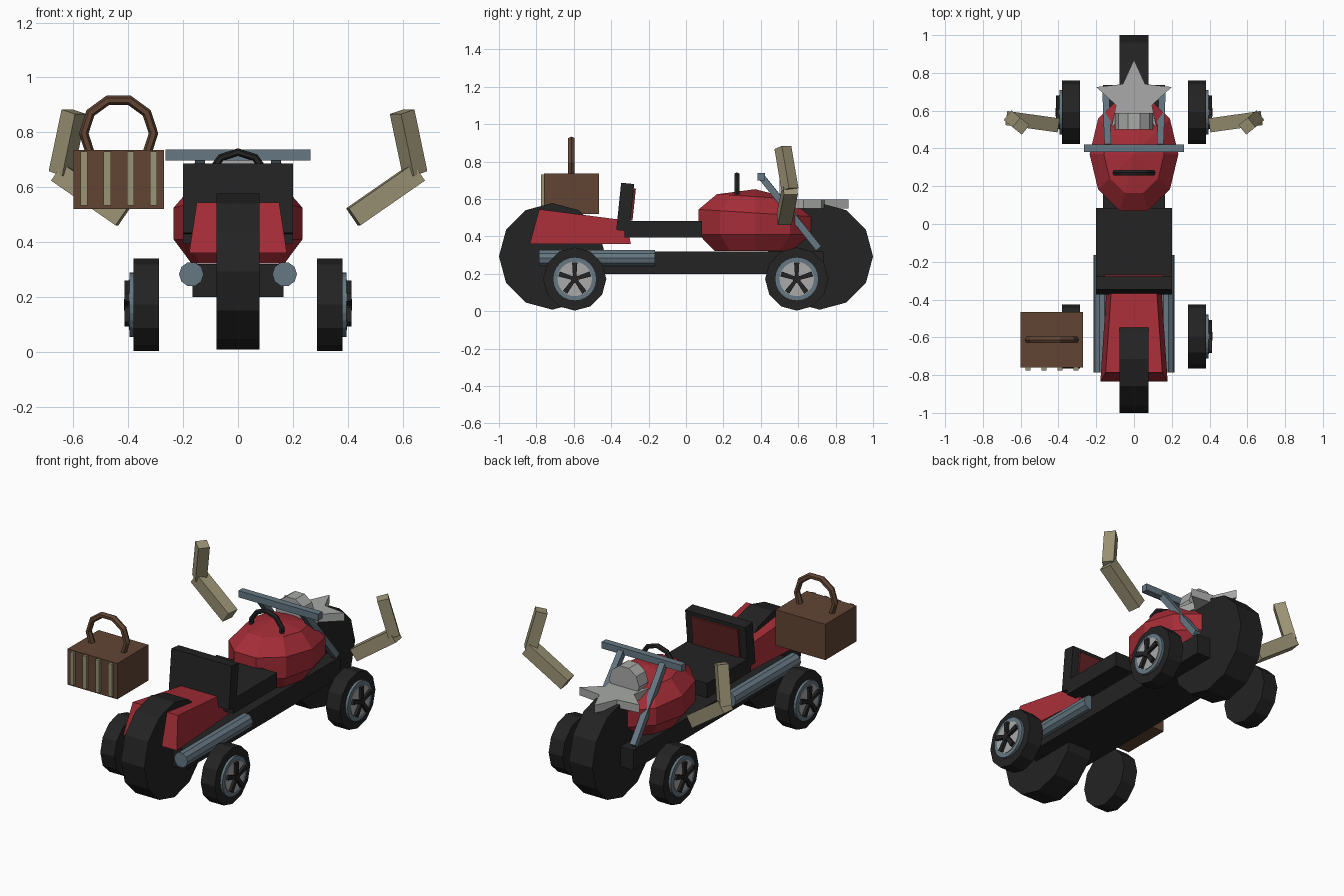
import bpy, bmesh, math
from mathutils import Vector, Matrix

if "Cube" in bpy.data.objects:
    bpy.data.objects.remove(bpy.data.objects["Cube"])


def material(name, r, g, b):
    lin = lambda c: (c / 255 / 12.92) if c < 10 else ((c / 255 + 0.055) / 1.055) ** 2.4
    m = bpy.data.materials.new(name)
    m.diffuse_color = (lin(r), lin(g), lin(b), 1)
    m.use_nodes = True
    m.node_tree.nodes["Principled BSDF"].inputs["Base Color"].default_value = m.diffuse_color
    return m


BLACK = material("black", 35, 35, 35)
RED = material("red", 165, 45, 55)
MAROON = material("maroon", 100, 36, 38)
STEEL = material("steel blue", 101, 119, 130)
GREY = material("light grey", 168, 170, 168)
BEIGE = material("beige", 155, 147, 117)
BROWN = material("brown", 97, 69, 52)


def finish(name, bm, mat):
    bmesh.ops.recalc_face_normals(bm, faces=bm.faces)
    me = bpy.data.meshes.new(name)
    bm.to_mesh(me)
    bm.free()
    me.materials.append(mat)
    ob = bpy.data.objects.new(name, me)
    bpy.context.collection.objects.link(ob)
    return ob


def box(name, mat, x0, x1, y0, y1, z0, z1):
    bm = bmesh.new()
    bmesh.ops.create_cube(bm, size=1)
    for v in bm.verts:
        v.co = ((x0 + x1) / 2 + v.co.x * (x1 - x0),
                (y0 + y1) / 2 + v.co.y * (y1 - y0),
                (z0 + z1) / 2 + v.co.z * (z1 - z0))
    return finish(name, bm, mat)


def beam(name, mat, a, b, w, d):
    """Rectangular bar from a to b."""
    a, b = Vector(a), Vector(b)
    rot = (b - a).to_track_quat('Z', 'Y').to_matrix().to_4x4()
    bm = bmesh.new()
    bmesh.ops.create_cube(bm, size=1, matrix=Matrix.Translation((a + b) / 2) @ rot
                          @ Matrix.Diagonal((w, d, (b - a).length, 1)))
    return finish(name, bm, mat)


def cylinder(name, mat, a, b, r, n):
    """Round bar from a to b along x or y, with one vertex at a level side."""
    a, b = Vector(a), Vector(b)
    axis = (b - a).normalized()
    side = axis.cross(Vector((0, 0, 1)))
    bm = bmesh.new()
    rings = []
    for p in (a, b):
        rings.append([bm.verts.new(p + r * (side * math.cos(t) + Vector((0, 0, 1)) * math.sin(t)))
                      for t in (2 * math.pi * i / n for i in range(n))])
    for i in range(n):
        j = (i + 1) % n
        bm.faces.new((rings[0][i], rings[0][j], rings[1][j], rings[1][i]))
    bm.faces.new(rings[0])
    bm.faces.new(rings[1])
    return finish(name, bm, mat)


def prism(name, mat, lower, upper):
    """Solid between two loops with the same number of points."""
    bm = bmesh.new()
    lo = [bm.verts.new(p) for p in lower]
    hi = [bm.verts.new(p) for p in upper]
    n = len(lo)
    for i in range(n):
        bm.faces.new((lo[i], lo[(i + 1) % n], hi[(i + 1) % n], hi[i]))
    bm.faces.new(lo)
    bm.faces.new(hi)
    return finish(name, bm, mat)


def arch(name, mat, centre, radius, half, angles):
    """Square-section bent handle in the xz plane."""
    c = Vector(centre)
    bm = bmesh.new()
    rings = []
    for a in angles:
        d = Vector((math.cos(math.radians(a)), 0, math.sin(math.radians(a))))
        rings.append([bm.verts.new(c + d * (radius + half * math.cos(t)) + Vector((0, half * 1.15 * math.sin(t), 0)))
                      for t in (i * math.pi / 3 for i in range(6))])
    for p, q in zip(rings, rings[1:]):
        for i in range(6):
            bm.faces.new((p[i], p[(i + 1) % 6], q[(i + 1) % 6], q[i]))
    bm.faces.new(rings[0])
    bm.faces.new(rings[-1])
    return finish(name, bm, mat)


# Frame and the two large centre wheels
box("chassis", BLACK, -0.165, 0.165, -0.73, 0.735, 0.2, 0.32)
for name, y in (("rear", -0.715), ("front", 0.715)):
    cylinder(name + "_centre_wheel", BLACK, (-0.078, y, 0.293), (0.078, y, 0.293), 0.285, 12)

# Four outer wheels with rim, disc and five tapered spokes
for end, y in (("rear", -0.595), ("front", 0.592)):
    for side, s in (("left", -1), ("right", 1)):
        tag = f"{end}_{side}_"
        z = 0.172
        cylinder(tag + "tyre", BLACK, (s * 0.287, y, z), (s * 0.38, y, z), 0.169, 12)
        cylinder(tag + "rim", STEEL, (s * 0.37, y, z), (s * 0.395, y, z), 0.117, 24)
        cylinder(tag + "disc", GREY, (s * 0.38, y, z), (s * 0.398, y, z), 0.092, 24)
        cylinder(tag + "hub", BLACK, (s * 0.39, y, z), (s * 0.415, y, z), 0.022, 10)
        for k in range(5):
            t = math.radians(90 + 72 * k)
            d = Vector((0, math.cos(t), math.sin(t)))
            p = Vector((0, -math.sin(t), math.cos(t)))
            flat = [d * 0.01 + p * 0.009, d * 0.088 + p * 0.014, d * 0.088 - p * 0.014, d * 0.01 - p * 0.009]
            prism(tag + f"spoke_{k + 1}", BLACK, [Vector((s * 0.39, y, z)) + f for f in flat],
                  [Vector((s * 0.414, y, z)) + f for f in flat])

# Rear fender, tapering upward and toward the seat
prism("rear_fender", RED,
      [(-0.178, -0.835, 0.36), (0.178, -0.835, 0.36), (0.142, -0.295, 0.36), (-0.142, -0.295, 0.36)],
      [(-0.15, -0.785, 0.545), (0.15, -0.785, 0.545), (0.118, -0.32, 0.485), (-0.118, -0.32, 0.485)])

# Seat with leaning back and its coloured pad
box("seat", BLACK, -0.2, 0.2, -0.33, 0.085, 0.395, 0.483)
beam("seat_back", BLACK, (0, -0.338, 0.43), (0, -0.312, 0.683), 0.4, 0.07)
beam("seat_pad", MAROON, (0, -0.294, 0.485), (0, -0.276, 0.655), 0.31, 0.016)

# Faceted fuel tank: ten-sided rings, slightly lower at the far end
bm = bmesh.new()
rings = []
for r, z in ((0.72, 0.322), (1, 0.41), (1, 0.525), (0.68, 0.612)):
    ring = []
    for i in range(10):
        t = math.radians(36 * i)
        tilt = -0.02 * math.sin(t) if z > 0.5 else 0
        ring.append(bm.verts.new((0.235 * r * math.cos(t), 0.37 + 0.318 * r * math.sin(t), z + tilt * r)))
    rings.append(ring)
for p, q in zip(rings, rings[1:]):
    for i in range(10):
        bm.faces.new((p[i], p[(i + 1) % 10], q[(i + 1) % 10], q[i]))
bm.faces.new(rings[0])
top = bm.verts.new((0, 0.37, 0.652))
for i in range(10):
    bm.faces.new((rings[-1][i], rings[-1][(i + 1) % 10], top))
finish("fuel_tank", bm, RED)
arch("tank_handle", BLACK, (0, 0.272, 0.622), 0.106, 0.014, range(-18, 199, 36))

# Steering bar, fork, exhaust pipes and bent floating arms
box("handlebar", STEEL, -0.265, 0.265, 0.382, 0.422, 0.698, 0.738)
for side, s in (("left", -1), ("right", 1)):
    beam(side + "_fork", STEEL, (s * 0.138, 0.41, 0.71), (s * 0.15, 0.71, 0.335), 0.036, 0.036)
    cylinder(side + "_exhaust", STEEL, (s * 0.17, -0.785, 0.283), (s * 0.17, -0.165, 0.283), 0.045, 10)
    beam(side + "_lower_arm", BEIGE, (s * 0.42, 0.525, 0.492), (s * 0.655, 0.558, 0.655), 0.075, 0.075)
    beam(side + "_upper_arm", BEIGE, (s * 0.645, 0.556, 0.65), (s * 0.598, 0.518, 0.875), 0.065, 0.065)

# Headlight and the flat star ornament
cylinder("headlight", GREY, (0, 0.5, 0.625), (0, 0.587, 0.625), 0.1, 10)
star = []
for i in range(10):
    r = 0.21 if i % 2 == 0 else 0.1
    t = math.radians(90 + 36 * i)
    star.append(Vector((r * math.cos(t), 0.66 + r * math.sin(t), 0.55)))
prism("star_ornament", GREY, star, [v + Vector((0, 0, 0.048)) for v in star])

# Basket with slats and a bent handle
box("basket", BROWN, -0.6, -0.27, -0.76, -0.465, 0.52, 0.735)
for k in range(4):
    x = -0.561 + 0.0845 * k
    box(f"basket_slat_{k + 1}", BEIGE, x - 0.013, x + 0.013, -0.776, -0.755, 0.533, 0.73)
arch("basket_handle", BROWN, (-0.435, -0.613, 0.796), 0.127, 0.0175, range(-36, 217, 36))
